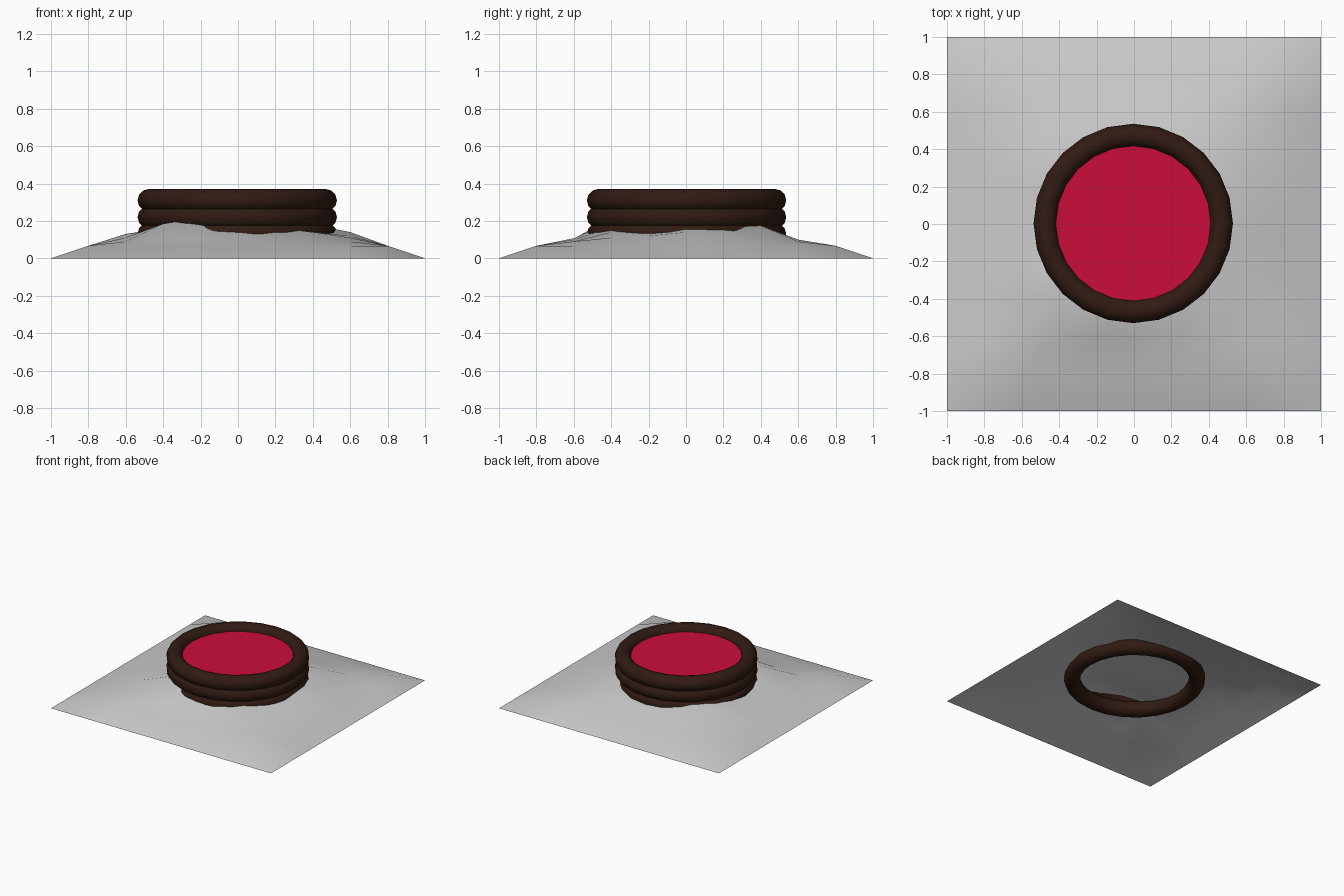
import bpy, bmesh, math

if "Cube" in bpy.data.objects:
    bpy.data.objects.remove(bpy.data.objects["Cube"])

def material(name, rgb):
    m = bpy.data.materials.new(name)
    m.diffuse_color = (*rgb, 1)
    m.use_nodes = True
    m.node_tree.nodes["Principled BSDF"].inputs["Base Color"].default_value = m.diffuse_color
    return m

def finish(name, bm, mat=None):
    me = bpy.data.meshes.new(name)
    bm.normal_update()
    bm.to_mesh(me)
    bm.free()
    me.polygons.foreach_set("use_smooth", [True] * len(me.polygons))
    ob = bpy.data.objects.new(name, me)
    bpy.context.collection.objects.link(ob)
    if mat:
        me.materials.append(mat)
    return ob

brown = material("dark_brown", (0.03, 0.011, 0.006))
red = material("crimson", (0.6, 0.004, 0.04))
CX, CY = -0.004, 0.003
SIDES = 24

# ground sheet: low mound on a 10 x 10 grid, rows run front to back
mound = [
    [.09, .10, .105, .107, .10, .09, .09],
    [.11, .185, .215, .195, .165, .14, .11],
    [.13, .16, .17, .16, .15, .14, .12],
    [.12, .15, .16, .16, .16, .18, .14],
    [.13, .16, .16, .16, .16, .165, .13],
    [.12, .16, .165, .17, .17, .175, .10],
    [.09, .10, .10, .10, .10, .10, .09],
]
bm = bmesh.new()
bmesh.ops.create_grid(bm, x_segments=10, y_segments=10, size=1)
for v in bm.verts:
    i, j = round((v.co.x + 1) * 5), round((v.co.y + 1) * 5)
    border = min(i, j, 10 - i, 10 - j)
    v.co.z = (0, 0.067)[border] if border < 2 else mound[j - 2][i - 2]
finish("ground_sheet", bm)

# three stacked round rings
def ring(name, z, major=0.472, minor=0.061, tube=12):
    bm = bmesh.new()
    loops = []
    for s in range(SIDES):
        a = 2 * math.pi * s / SIDES
        loop = []
        for t in range(tube):
            b = 2 * math.pi * t / tube
            r = major + minor * math.cos(b)
            loop.append(bm.verts.new((CX + r * math.cos(a), CY + r * math.sin(a),
                                      z + minor * math.sin(b))))
        loops.append(loop)
    for s in range(SIDES):
        p, q = loops[s], loops[(s + 1) % SIDES]
        for t in range(tube):
            u = (t + 1) % tube
            bm.faces.new((p[t], q[t], q[u], p[u]))
    finish(name, bm, brown)

for name, z in (("lower_ring", 0.13), ("middle_ring", 0.22), ("upper_ring", 0.31)):
    ring(name, z)

# flat red filling inside the top ring
bm = bmesh.new()
bmesh.ops.create_circle(bm, cap_ends=True, segments=SIDES, radius=0.45)
bmesh.ops.translate(bm, vec=(CX, CY, 0.322), verts=bm.verts)
finish("red_filling", bm, red)
